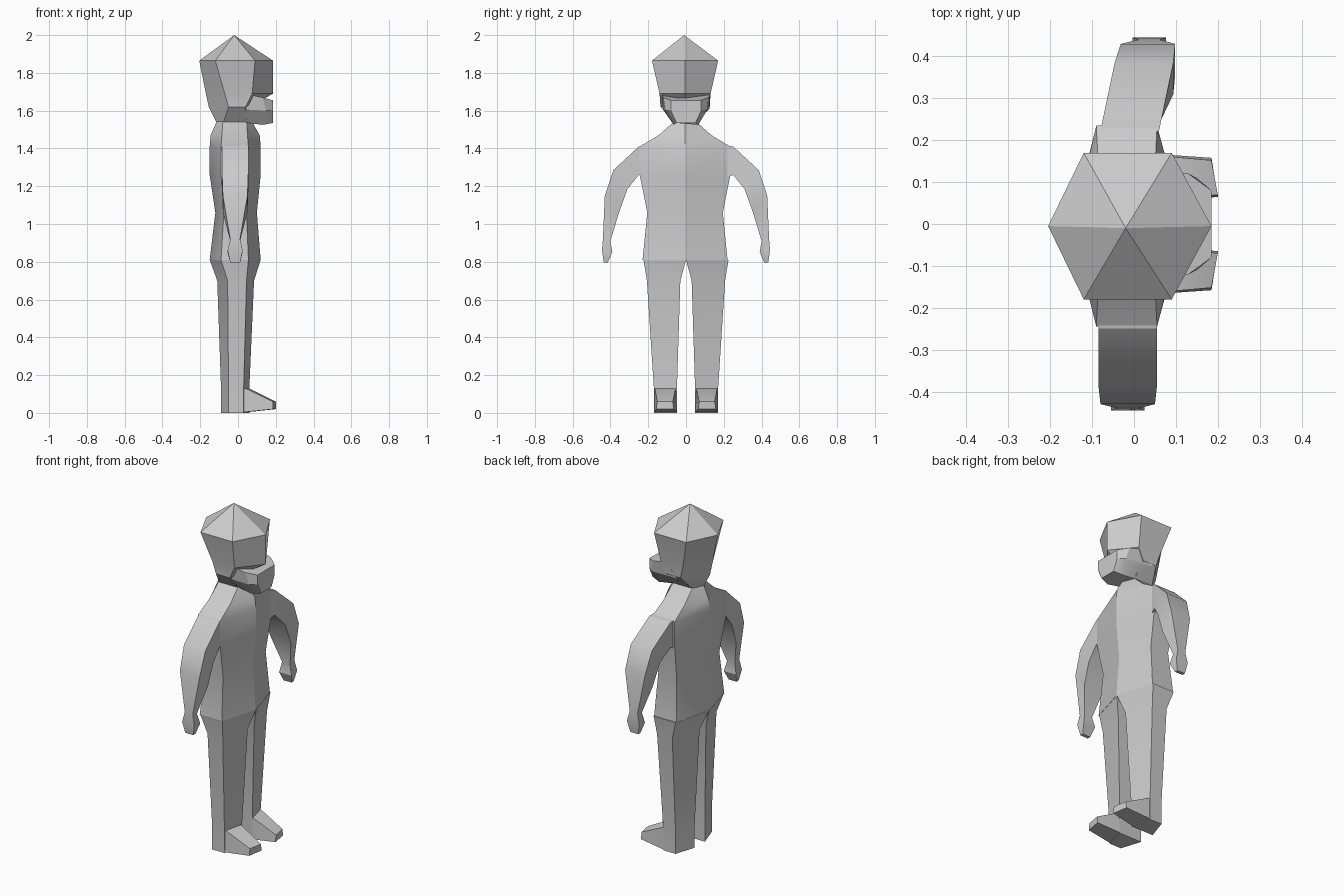
import bpy, bmesh
from math import radians

cube = bpy.data.objects.get("Cube")
if cube:
    bpy.data.objects.remove(cube, do_unlink=True)

clay = bpy.data.materials.new("light_grey")
clay.use_nodes = True
GREY = (0.6, 0.6, 0.6, 1)
clay.diffuse_color = GREY
clay.node_tree.nodes["Principled BSDF"].inputs["Base Color"].default_value = GREY


def loft(name, rings, tip=None):
    """Skin a stack of equal rings, closing the end with a cap or a tip."""
    bm = bmesh.new()
    loops = [[bm.verts.new(p) for p in ring] for ring in rings]
    n = len(loops[0])
    for low, high in zip(loops, loops[1:]):
        for i in range(n):
            j = (i + 1) % n
            bm.faces.new((low[i], low[j], high[j], high[i]))
    bm.faces.new(loops[0])
    if tip:
        top = bm.verts.new(tip)
        for i in range(n):
            bm.faces.new((loops[-1][i], loops[-1][(i + 1) % n], top))
    else:
        bm.faces.new(loops[-1])
    bmesh.ops.recalc_face_normals(bm, faces=bm.faces)
    mesh = bpy.data.meshes.new(name)
    bm.to_mesh(mesh)
    bm.free()
    mesh.materials.append(clay)
    obj = bpy.data.objects.new(name, mesh)
    bpy.context.collection.objects.link(obj)
    bpy.ops.object.select_all(action="DESELECT")
    obj.select_set(True)
    bpy.context.view_layer.objects.active = obj
    bpy.ops.object.shade_smooth_by_angle(angle=radians(30))
    return obj


def hexagon(z, back, front, side_back, side_front, w, mid=-0.005):
    """Six-sided section with its points at the chest and the spine."""
    return [(front, mid, z), (side_front, mid + w, z), (side_back, mid + w, z),
            (back, mid, z), (side_back, mid - w, z), (side_front, mid - w, z)]


# Torso with sloping shoulders
loft("torso", [
    hexagon(0.81, -0.15, 0.12, -0.09, 0.055, 0.225),
    hexagon(1.06, -0.12, 0.10, -0.075, 0.045, 0.2),
    hexagon(1.26, -0.15, 0.12, -0.09, 0.055, 0.24),
    hexagon(1.41, -0.15, 0.12, -0.09, 0.055, 0.24),
    hexagon(1.47, -0.145, 0.115, -0.085, 0.05, 0.14),
    hexagon(1.55, -0.11, 0.07, -0.08, 0.045, 0.05),
])

# Skull: neck, cheeks, brow and pointed crown
loft("head", [
    hexagon(1.53, -0.11, 0.07, -0.08, 0.045, 0.055),
    hexagon(1.62, -0.155, 0.06, -0.05, 0.04, 0.13),
    hexagon(1.69, -0.17, 0.185, -0.07, 0.075, 0.135),
    hexagon(1.865, -0.205, 0.185, -0.12, 0.09, 0.175),
], tip=(-0.02, -0.01, 2))


def muzzle_ring(back, mid, front):
    """Mirror three (x, half width, z) points into a ring."""
    half = [back, mid, front]
    return [(x, w, z) for x, w, z in half] + [(x, -w, z) for x, w, z in half[::-1]]


# Jaw and muzzle below the face
loft("muzzle", [
    muzzle_ring((0.015, 0.055, 1.54), (0.13, 0.065, 1.525), (0.185, 0.05, 1.535)),
    muzzle_ring((-0.03, 0.125, 1.61), (0.15, 0.11, 1.6), (0.185, 0.08, 1.6)),
    muzzle_ring((0.04, 0.13, 1.69), (0.13, 0.12, 1.67), (0.185, 0.08, 1.655)),
])

# Arm stations: outer y, z, inner y, z, half thickness
ARM = [
    (0.2, 1.42, 0.2, 1.24, 0.07),
    (0.25, 1.41, 0.25, 1.26, 0.07),
    (0.385, 1.285, 0.31, 1.185, 0.07),
    (0.43, 1.15, 0.355, 1.06, 0.065),
    (0.44, 0.92, 0.4, 0.91, 0.026),
    (0.445, 0.86, 0.39, 0.85, 0.04),
    (0.435, 0.795, 0.415, 0.795, 0.026),
]


def leg_ring(s, z, inner, outer, back, front, side_back, side_front):
    return [(front, s * inner, z), (side_front, s * outer, z),
            (side_back, s * outer, z), (back, s * inner, z)]


for side, s in (("left", 1), ("right", -1)):
    # Arm tapering to a small hand, the one on +y swung a little forward
    rings = []
    for oy, oz, iy, iz, t in ARM:
        c = 0.21 * (oy - 0.2) - 0.015 if s > 0 else -0.015
        rings.append([(c - t, s * oy, oz), (c + t, s * oy, oz),
                      (c + t, s * iy, iz), (c - t, s * iy, iz)])
    loft(side + "_arm", rings)

    # Hip and leg share half of the torso section
    loft(side + "_leg", [
        leg_ring(s, 0.81, 0, 0.225, -0.15, 0.12, -0.09, 0.055),
        leg_ring(s, 0.7, 0.03, 0.207, -0.11, 0.085, -0.055, 0.045),
        leg_ring(s, 0.13, 0.048, 0.17, -0.09, 0.06, -0.05, 0.03),
        leg_ring(s, 0, 0.048, 0.17, -0.09, 0.06, -0.05, 0.03),
    ])

    # Foot wedge from the ankle to the blunt toe
    loft(side + "_foot", [
        [(0, s * 0.05, 0), (0, s * 0.168, 0), (0, s * 0.168, 0.13), (0, s * 0.05, 0.13)],
        [(0.06, s * 0.05, 0.005), (0.04, s * 0.168, 0.005),
         (0.04, s * 0.165, 0.13), (0.06, s * 0.055, 0.13)],
        [(0.2, s * 0.065, 0.02), (0.185, s * 0.158, 0.02),
         (0.185, s * 0.152, 0.06), (0.2, s * 0.07, 0.06)],
    ])
